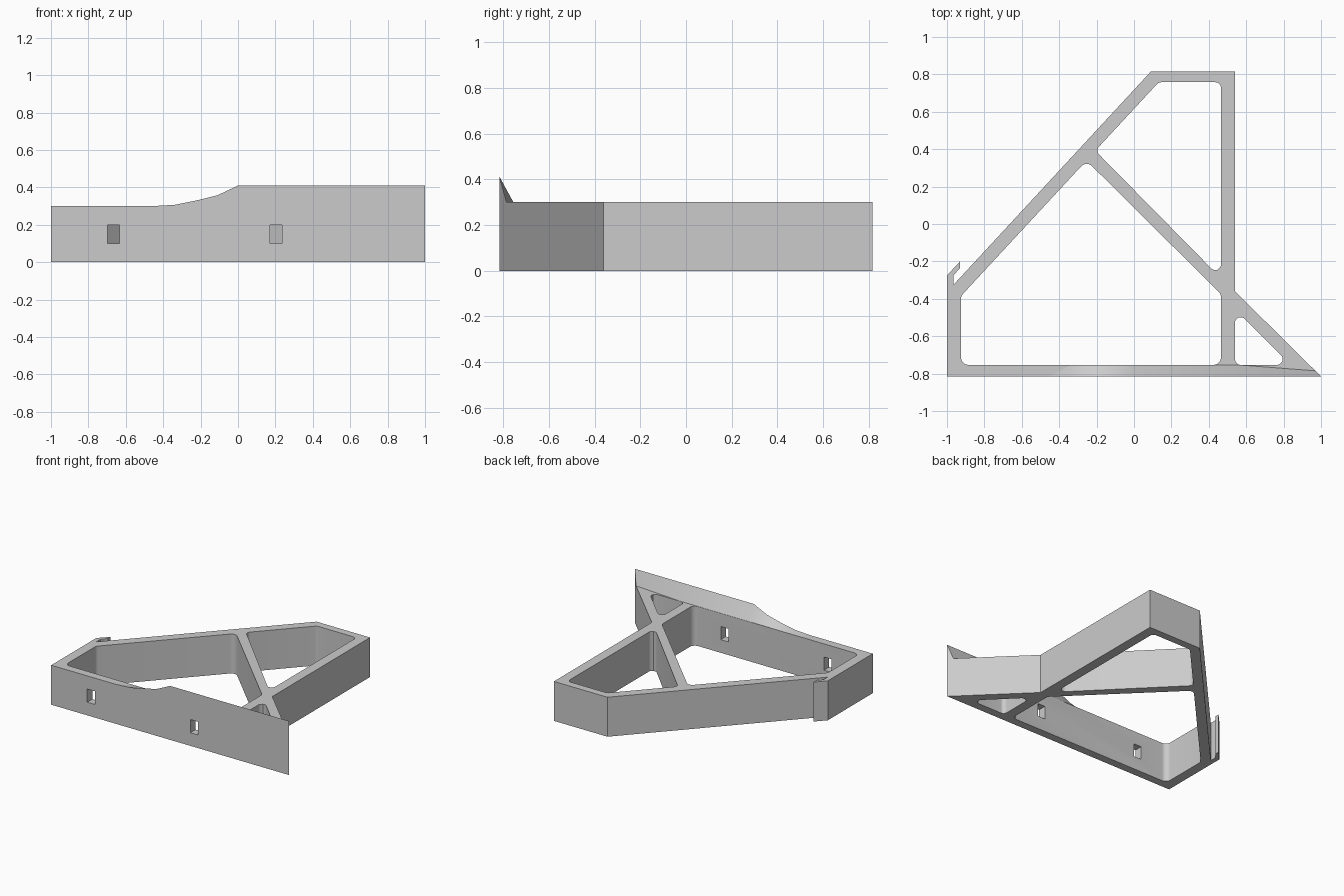
import bpy, bmesh
from math import tan
from mathutils import Vector

cube = bpy.data.objects.get("Cube")
if cube:
    bpy.data.objects.remove(cube, do_unlink=True)

H = 0.30        # frame height
FRONT = -0.815  # front plane

grey = bpy.data.materials.new("light_grey")
grey.use_nodes = True
colour = (0.6, 0.6, 0.6, 1)
grey.diffuse_color = colour
grey.node_tree.nodes["Principled BSDF"].inputs["Base Color"].default_value = colour


def finish(bm, name):
    bmesh.ops.remove_doubles(bm, verts=bm.verts, dist=1e-5)
    bmesh.ops.recalc_face_normals(bm, faces=bm.faces)
    mesh = bpy.data.meshes.new(name)
    bm.to_mesh(mesh)
    bm.free()
    mesh.materials.append(grey)
    obj = bpy.data.objects.new(name, mesh)
    bpy.context.collection.objects.link(obj)
    return obj


def fillet(points, radius, steps=6):
    """Round every corner of a closed 2D polygon."""
    pts = [Vector(p) for p in points]
    out = []
    for i, p in enumerate(pts):
        a = (pts[i - 1] - p).normalized()
        b = (pts[(i + 1) % len(pts)] - p).normalized()
        half = a.angle(b) / 2
        start = p + a * (radius / tan(half))
        end = p + b * (radius / tan(half))
        centre = p + (a + b).normalized() * (start - p).length / ((a + b).normalized().dot(a))
        for k in range(steps + 1):
            d = start.lerp(end, k / steps) - centre
            out.append(centre + d.normalized() * radius)
    return out


def add_loop(bm, points):
    vs = [bm.verts.new((p[0], p[1], 0)) for p in points]
    return [bm.edges.new((v, vs[(i + 1) % len(vs)])) for i, v in enumerate(vs)]


# Frame outline, with the small hook at the left corner
outline = [(-1, FRONT), (1, FRONT), (0.54, -0.36), (0.54, 0.815), (0.09, 0.815),
           (-0.965, -0.325), (-0.965, -0.275), (-0.93, -0.235), (-0.93, -0.2), (-1, -0.275)]

# Rounded openings between the walls and braces
main_opening = [(-0.925, -0.753), (0.465, -0.753), (0.465, -0.375), (-0.254, 0.339), (-0.925, -0.385)]
rear_opening = [(0.465, -0.29), (0.465, 0.758), (0.132, 0.758), (-0.207, 0.392)]
corner_opening = [(0.54, -0.753), (0.838, -0.753), (0.54, -0.455)]

bm = bmesh.new()
edges = add_loop(bm, outline)
for pts, r in ((main_opening, 0.04), (rear_opening, 0.03), (corner_opening, 0.03)):
    edges += add_loop(bm, fillet(pts, r))
bmesh.ops.triangle_fill(bm, edges=edges, use_beauty=True)
region = bmesh.ops.extrude_face_region(bm, geom=bm.faces[:])
top = [g for g in region["geom"] if isinstance(g, bmesh.types.BMVert)]
bmesh.ops.translate(bm, verts=top, vec=(0, 0, H))
frame = finish(bm, "frame")

# Windows through the front wall
for side, x in (("right", -0.665), ("left", 0.203)):
    bm = bmesh.new()
    bmesh.ops.create_cube(bm, size=1)
    bmesh.ops.scale(bm, verts=bm.verts, vec=(0.064, 0.12, 0.1))
    bmesh.ops.translate(bm, verts=bm.verts, vec=(x, -0.79, 0.15))
    cutter = finish(bm, side + "_window_cutter")
    cutter.hide_render = True
    cutter.hide_set(True)
    cutter.display_type = 'WIRE'
    mod = frame.modifiers.new(side + "_window", 'BOOLEAN')
    mod.operation = 'DIFFERENCE'
    mod.solver = 'EXACT'
    mod.object = cutter

# Apply the cuts, then drop the cutters
bpy.context.view_layer.update()
cut = bpy.data.meshes.new_from_object(frame.evaluated_get(bpy.context.evaluated_depsgraph_get()))
frame.modifiers.clear()
frame.data = cut
for side in ("right", "left"):
    bpy.data.objects.remove(bpy.data.objects[side + "_window_cutter"], do_unlink=True)

# Tapered lip on the front wall: x of crest, crest height, x and y of foot
sections = [(-0.46, H, -0.46, -0.755), (-0.34, 0.307, -0.34, -0.755), (-0.22, 0.331, -0.22, -0.755),
            (-0.11, 0.358, -0.11, -0.755), (0, 0.41, 0, -0.755), (0.58, 0.41, 0.58, -0.755),
            (1, 0.41, 0.97, -0.785)]
bm = bmesh.new()
rings = [[bm.verts.new(c) for c in ((x, FRONT, H), (x, FRONT, z), (fx, fy, H))]
         for x, z, fx, fy in sections]
for a, b in zip(rings, rings[1:]):
    for i in range(3):
        j = (i + 1) % 3
        bm.faces.new((a[i], a[j], b[j], b[i]))
bm.faces.new(rings[-1])
lip = finish(bm, "front_lip")

# Smooth fillets, sharp edges elsewhere
bpy.ops.object.select_all(action='DESELECT')
for obj in (frame, lip):
    obj.select_set(True)
bpy.context.view_layer.objects.active = frame
bpy.ops.object.shade_smooth_by_angle(angle=0.52)
